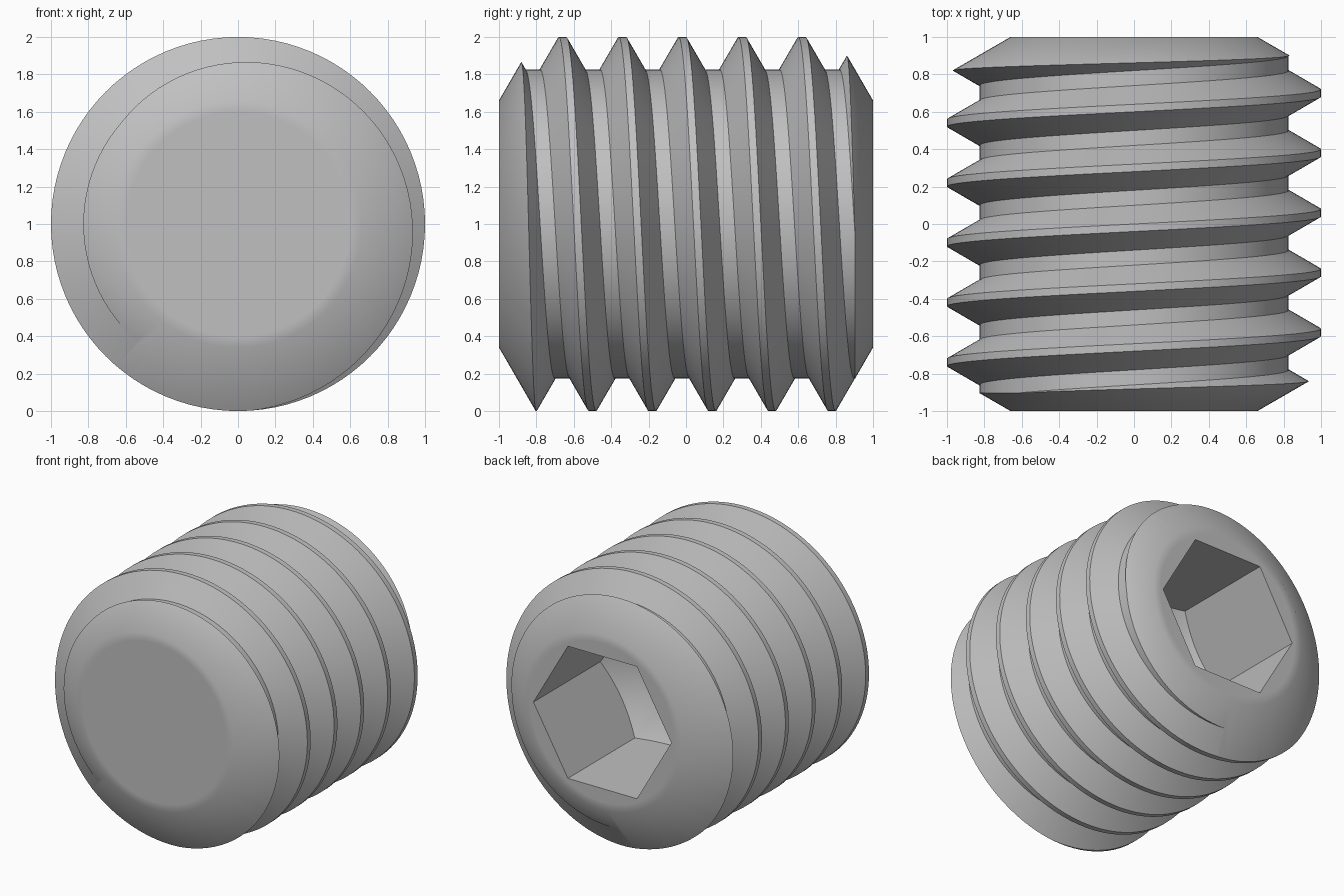
import bpy, bmesh, math
from mathutils import Vector

cube = bpy.data.objects.get("Cube")
if cube:
    bpy.data.objects.remove(cube, do_unlink=True)

SEGS = 96          # sides around the axis
PITCH = 0.32       # thread advance per turn
CREST, ROOT = 1.0, 0.827
PHASE = -0.02      # y of a crest at the top
TAN30 = math.tan(math.radians(30))


def ring_point(r, y, i, n=SEGS):
    """Point at radius r around the y axis, starting at the top."""
    a = math.tau * i / n
    return Vector((r * math.sin(a), y, 1 + r * math.cos(a)))


def finish(bm, name):
    bmesh.ops.recalc_face_normals(bm, faces=bm.faces)
    mesh = bpy.data.meshes.new(name)
    bm.to_mesh(mesh)
    bm.free()
    obj = bpy.data.objects.new(name, mesh)
    bpy.context.collection.objects.link(obj)
    return obj


def lathe(name, profile, n=SEGS):
    """Closed solid turned about the y axis; profile runs axis to axis."""
    bm = bmesh.new()
    rows = []
    for r, y in profile:
        count = n if r else 1
        rows.append([bm.verts.new(ring_point(r, y, i, n)) for i in range(count)])
    for a, b in zip(rows, rows[1:]):
        for i in range(n):
            j = (i + 1) % n
            quad = [a[i % len(a)], a[j % len(a)], b[j % len(b)], b[i % len(b)]]
            bm.faces.new(list(dict.fromkeys(quad)))
    return finish(bm, name)


def helix(name):
    """Solid threaded rod, longer than the finished screw."""
    bm = bmesh.new()
    first, turns = -5, 10
    profile = [(ROOT, -0.12), (CREST, -0.02), (CREST, 0.02), (ROOT, 0.12)]
    steps = turns * SEGS
    v = [[bm.verts.new(ring_point(r, PHASE + PITCH * (first + i / SEGS) + dy, i))
          for r, dy in profile] for i in range(steps + 1)]
    for i in range(steps):
        a, b = v[i], v[i + 1]
        for k in range(3):
            bm.faces.new((a[k], a[k + 1], b[k + 1], b[k]))
        if i + SEGS < steps:
            bm.faces.new((a[3], v[i + SEGS][0], v[i + SEGS + 1][0], b[3]))
    # Close both ends with fans to the axis
    start = [v[i][0] for i in range(SEGS + 1)] + v[0][:0:-1]
    end = [v[i][3] for i in range(steps - SEGS, steps + 1)] + v[steps][2::-1]
    for loop, y in ((start, -2), (end, 2)):
        tip = bm.verts.new((0, y, 1))
        for p, q in zip(loop, loop[1:] + loop[:1]):
            bm.faces.new((p, q, tip))
    return finish(bm, name)


def combine(target, cutter, operation):
    """Apply a boolean and discard the cutter."""
    mod = target.modifiers.new(operation.lower(), "BOOLEAN")
    mod.operation, mod.solver, mod.object = operation, "EXACT", cutter
    bpy.context.view_layer.objects.active = target
    bpy.ops.object.modifier_apply(modifier=mod.name)
    bpy.data.objects.remove(cutter, do_unlink=True)


# Threaded body with a chamfer at each end
screw = helix("threaded_screw_body")
half = [(0, -1), (0.6, -1), (0.66, -1), (1.2, -1 + 0.54 * TAN30)]
blank = lathe("chamfer_blank", half + [(r, -y) for r, y in reversed(half)])
combine(screw, blank, "INTERSECT")

# Hexagonal socket with a drilled cone at its bottom
hex_radius = 0.5 / math.cos(math.radians(30))
floor_y = 0.2
socket = lathe("socket_cutter", [(0, -0.5), (hex_radius, -0.5), (hex_radius, 1.2), (0, 1.2)], 6)
turn = [Vector((v.co.z - 1, v.co.y, 1 + v.co.x)) for v in socket.data.vertices]
for vert, co in zip(socket.data.vertices, turn):
    vert.co = co
socket.data.flip_normals()
drill = lathe("drill_cutter", [(0, floor_y - hex_radius * TAN30),
                               (0.7, floor_y + (0.7 - hex_radius) * TAN30),
                               (0.7, 1.3), (0, 1.3)])
combine(socket, drill, "INTERSECT")
combine(screw, socket, "DIFFERENCE")

# Plain steel colour
steel = bpy.data.materials.new("grey_steel")
steel.use_nodes = True
colour = (0.53, 0.53, 0.53, 1)
steel.diffuse_color = colour
steel.node_tree.nodes["Principled BSDF"].inputs["Base Color"].default_value = colour
screw.data.materials.clear()
screw.data.materials.append(steel)
for face in screw.data.polygons:
    face.material_index = 0

bpy.ops.object.select_all(action="DESELECT")
screw.select_set(True)
bpy.context.view_layer.objects.active = screw
bpy.ops.object.shade_smooth_by_angle(angle=math.radians(35))
